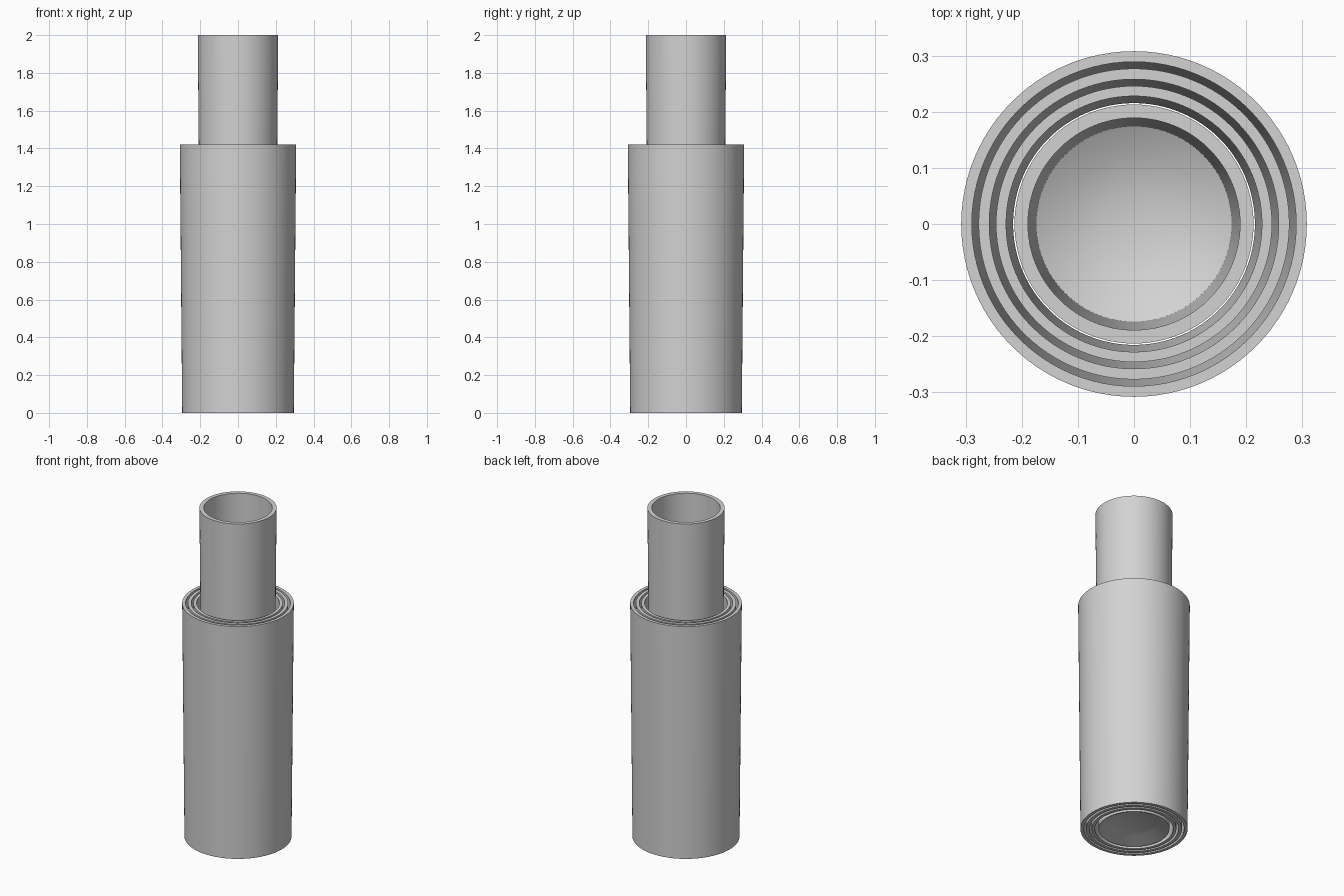
import bpy
import bmesh
import math

cube = bpy.data.objects.get("Cube")
if cube:
    bpy.data.objects.remove(cube, do_unlink=True)

SEGMENTS = 96
TAPER = 0.0088      # radius gained per unit of height
SLEEVE_TOP = 1.42
TUBE_TOP = 2.0

grey = bpy.data.materials.new("plain_grey")
grey.use_nodes = True
grey.diffuse_color = (0.65, 0.65, 0.65, 1)
grey.node_tree.nodes["Principled BSDF"].inputs["Base Color"].default_value = (0.65, 0.65, 0.65, 1)


def lathe(name, profile, closed):
    """Spin a (radius, height) profile around the z axis."""
    bm = bmesh.new()
    verts = [bm.verts.new((r, 0, z)) for r, z in profile]
    edges = [bm.edges.new(pair) for pair in zip(verts, verts[1:])]
    if closed:
        edges.append(bm.edges.new((verts[-1], verts[0])))
    bmesh.ops.spin(bm, geom=verts + edges, cent=(0, 0, 0), axis=(0, 0, 1),
                   angle=math.tau, steps=SEGMENTS, use_duplicate=False)
    bmesh.ops.remove_doubles(bm, verts=bm.verts, dist=0.0001)
    bmesh.ops.recalc_face_normals(bm, faces=bm.faces)
    mesh = bpy.data.meshes.new(name)
    bm.to_mesh(mesh)
    bm.free()
    mesh.materials.append(grey)
    obj = bpy.data.objects.new(name, mesh)
    bpy.context.collection.objects.link(obj)
    bpy.ops.object.select_all(action='DESELECT')
    obj.select_set(True)
    bpy.context.view_layer.objects.active = obj
    bpy.ops.object.shade_smooth_by_angle(angle=math.radians(35))
    return obj


# Three nested sleeves, each a tapered open tube
sleeves = [("outer_sleeve", 0.308, 0.289),
           ("middle_sleeve", 0.277, 0.258),
           ("inner_sleeve", 0.246, 0.228)]
for name, outer, bore in sleeves:
    drop = TAPER * SLEEVE_TOP
    lathe(name, [(outer - drop, 0), (outer, SLEEVE_TOP),
                 (bore, SLEEVE_TOP), (bore - drop, 0)], closed=True)

# Long core tube: dished floor inside, shallow recess underneath
drop = TAPER * TUBE_TOP
lathe("core_tube", [
    (0, 0.03), (0.125, 0.03), (0.188, 0),          # recess under the base
    (0.213 - drop, 0), (0.213, TUBE_TOP),          # outer wall
    (0.189, TUBE_TOP), (0.174, 0.11),              # bore
    (0.12, 0.08), (0.06, 0.065), (0, 0.06),        # dished floor
], closed=False)
